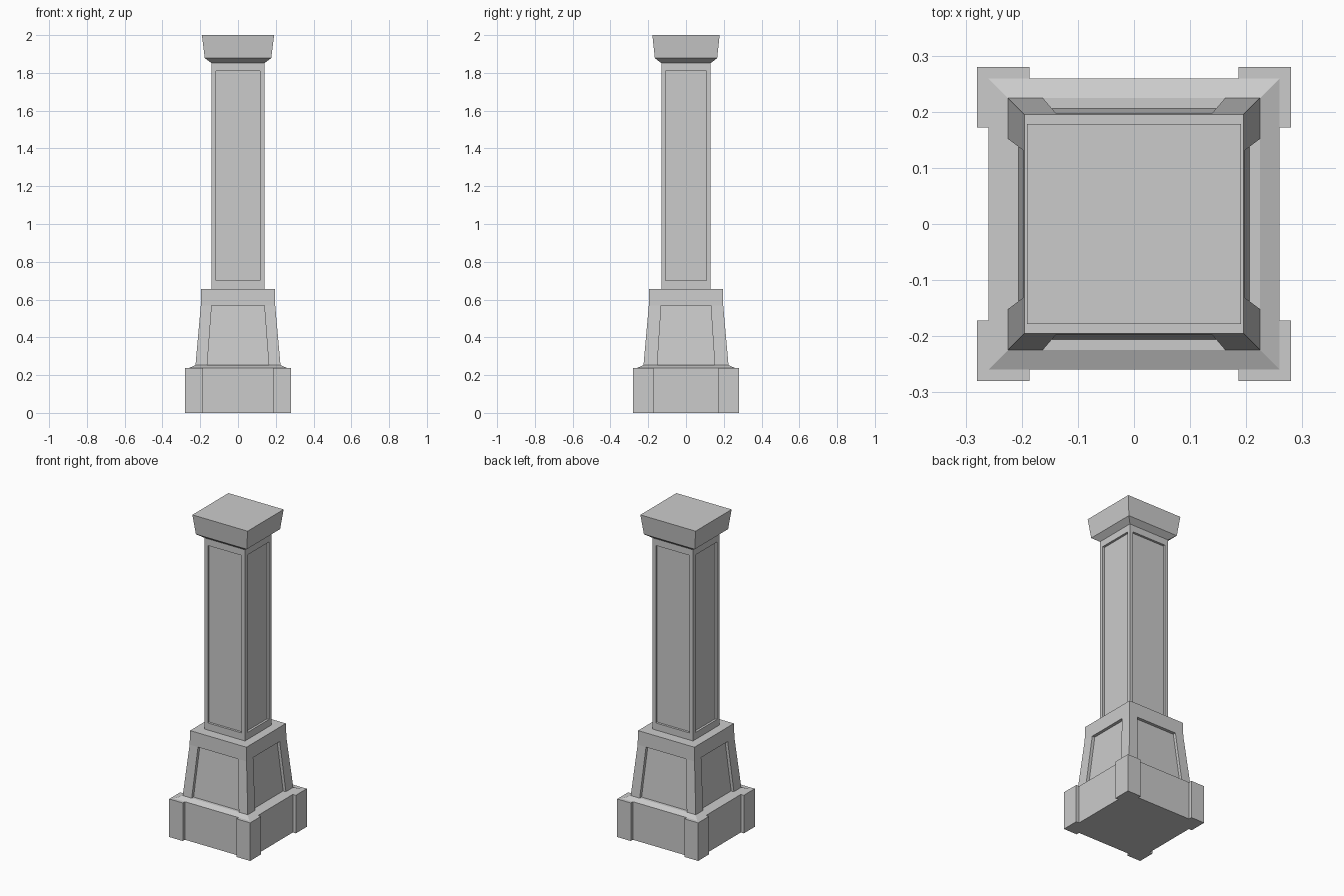
import bpy, bmesh

if "Cube" in bpy.data.objects:
    bpy.data.objects.remove(bpy.data.objects["Cube"])


def rect(a, b, z):
    """Plain rectangular ring with half sizes a, b."""
    return [(a, b, z), (-a, b, z), (-a, -b, z), (a, -b, z)]


def notched(a, b, p, q, d, z):
    """Rectangular ring whose sides step in by d between +-p (x) and +-q (y)."""
    quad = [(a - d, q), (a, q), (a, b), (p, b), (p, b - d)]
    pts = []
    for sx, sy in ((1, 1), (-1, 1), (-1, -1), (1, -1)):
        part = quad if sx * sy > 0 else quad[::-1]
        pts += [(sx * x, sy * y, z) for x, y in part]
    return pts


def loft(name, rings, edit=None):
    """Skin a stack of matching rings into a closed solid."""
    bm = bmesh.new()
    vs = [[bm.verts.new(p) for p in r] for r in rings]
    n = len(rings[0])
    for lo, hi in zip(vs, vs[1:]):
        for i in range(n):
            j = (i + 1) % n
            bm.faces.new((lo[i], lo[j], hi[j], hi[i]))
    bm.faces.new(vs[0][::-1])
    bm.faces.new(vs[-1])
    bmesh.ops.recalc_face_normals(bm, faces=bm.faces)
    if edit:
        edit(bm)
    me = bpy.data.meshes.new(name)
    bm.to_mesh(me)
    bm.free()
    ob = bpy.data.objects.new(name, me)
    bpy.context.collection.objects.link(ob)
    return ob


def sink_panels(bm):
    """Recess a rectangular panel into each side of the shaft."""
    sides = [f for f in bm.faces if abs(f.normal.z) < 0.5]
    old = set(bm.verts)
    bmesh.ops.inset_individual(bm, faces=sides, thickness=0.032, depth=0)
    for v in bm.verts:
        if v not in old:
            v.co.z = 0.70 if v.co.z < 1.2 else 1.81
    walls = bmesh.ops.inset_individual(bm, faces=sides, thickness=0, depth=-0.014)
    bmesh.ops.recalc_face_normals(bm, faces=bm.faces)


# Base block with projecting corner blocks
loft("base_block", [notched(0.28, 0.28, 0.186, 0.172, 0.021, z) for z in (0, 0.238)])

# Sloped skirt on top of the base
loft("base_skirt", [rect(0.259, 0.259, 0.238), rect(0.225, 0.225, 0.253)])

# Tapered pedestal with recessed panels between corner posts
loft("pedestal", [notched(0.225, 0.225, 0.163, 0.152, 0.019, 0.253),
                  notched(0.197, 0.197, 0.139, 0.131, 0.019, 0.568)])
loft("pedestal_band", [rect(0.197, 0.197, 0.568), rect(0.195, 0.195, 0.656)])

# Shaft with long sunk panels
loft("shaft", [rect(0.14, 0.131, 0.656), rect(0.14, 0.131, 1.852)], sink_panels)

# Flared cap
loft("cap", [rect(0.14, 0.131, 1.852), rect(0.176, 0.165, 1.878),
             rect(0.191, 0.178, 2.0)])
